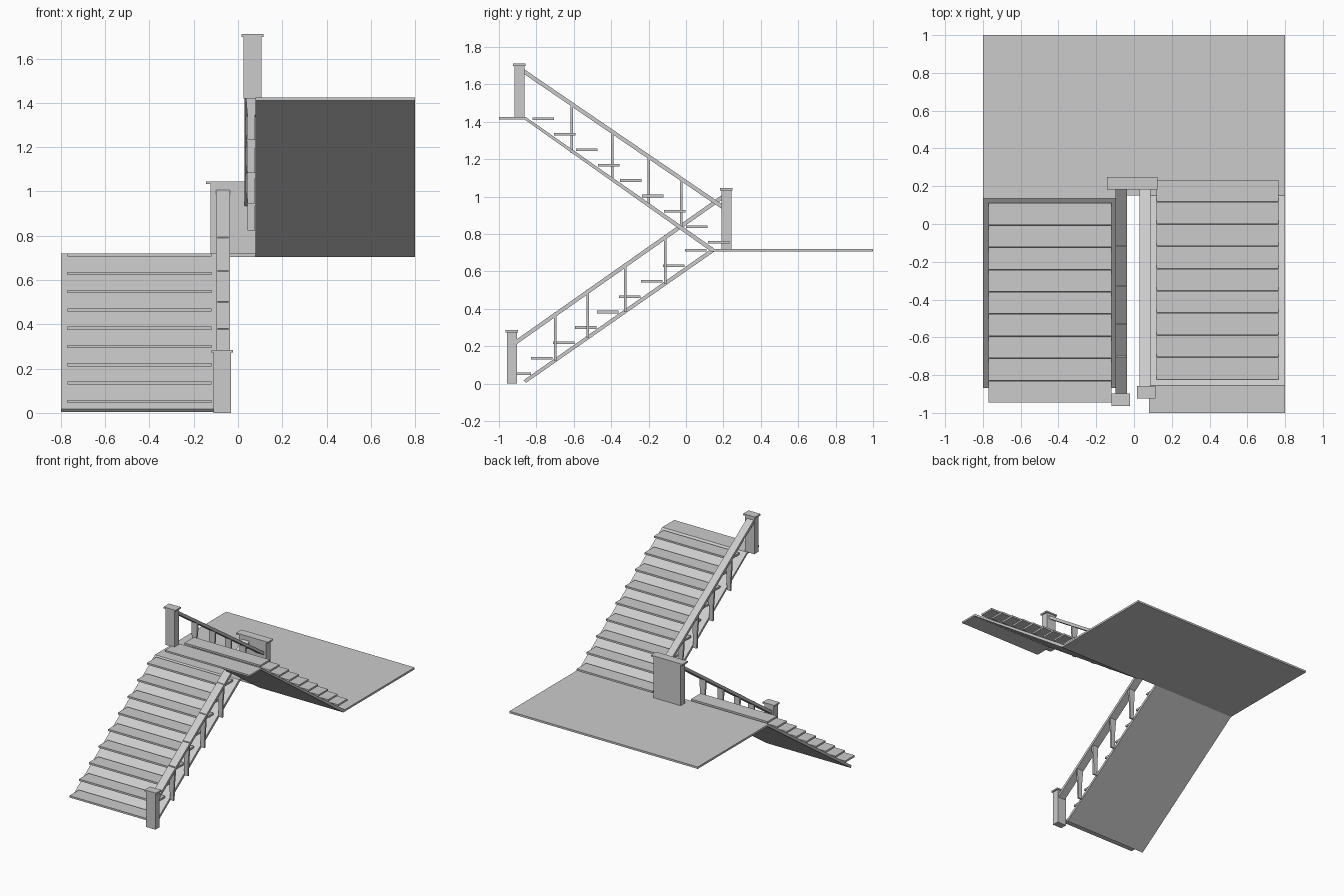
import bpy, bmesh

if "Cube" in bpy.data.objects:
    bpy.data.objects.remove(bpy.data.objects["Cube"])


def prism(name, pts, a0, a1, axis='x'):
    """Extrude a closed 2D profile: (y, z) along x, or (x, z) along y."""
    bm = bmesh.new()

    def vert(p, a):
        return bm.verts.new((a, p[0], p[1]) if axis == 'x' else (p[0], a, p[1]))
    lo = [vert(p, a0) for p in pts]
    hi = [vert(p, a1) for p in pts]
    bm.faces.new(lo)
    bm.faces.new(hi[::-1])
    n = len(pts)
    for i in range(n):
        j = (i + 1) % n
        bm.faces.new((lo[j], lo[i], hi[i], hi[j]))
    bmesh.ops.recalc_face_normals(bm, faces=bm.faces)
    me = bpy.data.meshes.new(name)
    bm.to_mesh(me)
    bm.free()
    ob = bpy.data.objects.new(name, me)
    bpy.context.collection.objects.link(ob)
    return ob


def box(name, x0, x1, y0, y1, z0, z1):
    return prism(name, [(y0, z0), (y1, z0), (y1, z1), (y0, z1)], x0, x1)


def post(name, x0, x1, y0, y1, z0, z1, over):
    box(name, x0, x1, y0, y1, z0, z1 - 0.012)
    box(name + "_cap", x0 - over, x1 + over, y0 - 0.006, y1 + 0.006, z1 - 0.012, z1)


def baluster(name, x, y, z0, z1):
    # flat slat: broad head, tapering shaft, narrow foot
    h = z1 - z0
    half = [(0.016, 0), (0.016, 0.12), (0.018, 0.45), (0.023, 0.68), (0.025, 0.75), (0.025, 1)]
    pts = [(x + w, z0 + t * h) for w, t in half] + [(x - w, z0 + t * h) for w, t in half[::-1]]
    prism(name, pts, y - 0.007, y + 0.007, 'y')


# landing between the flights
box("landing", -0.8, 0.8, 0.15, 1.0, 0.705, 0.72)

# sloping slabs, the upper one ending in a flat top
prism("lower_slab", [(-0.868, 0.018), (-0.855, 0.004), (0.15, 0.705), (0.15, 0.72), (0.135, 0.72)],
      -0.8, -0.085)
prism("upper_slab", [(0.15, 0.705), (0.15, 0.722), (-0.855, 1.424), (-1.0, 1.424),
                     (-1.0, 1.411), (-0.862, 1.411), (0.135, 0.705)], 0.08, 0.8)

# treads
for i in range(9):
    y = -0.945 + 0.1175 * i
    z = 0.052 + 0.0826 * i
    box(f"lower_tread_{i + 1}", -0.77, -0.12, y, y + 0.115, z - 0.007, z + 0.007)
    y = 0.118 - 0.1175 * i
    z = 0.755 + 0.0826 * i
    box(f"upper_tread_{i + 1}", 0.12, 0.765, y, y + 0.115, z - 0.007, z + 0.007)

# newel posts with caps
post("lower_newel", -0.11, -0.032, -0.958, -0.904, 0.0, 0.285, 0.01)
post("landing_newel", -0.125, 0.105, 0.189, 0.243, 0.705, 1.045, 0.019)
post("upper_newel", 0.025, 0.105, -0.918, -0.864, 1.42, 1.71, 0.01)

# handrails
for name, a, b, x0, x1 in (("lower_handrail", (-0.906, 0.223), (0.192, 0.995), -0.099, -0.037),
                           ("upper_handrail", (-0.866, 1.668), (0.192, 0.946), 0.03, 0.088)):
    t = 0.013
    prism(name, [(a[0], a[1] - t), (b[0], b[1] - t), (b[0], b[1] + t), (a[0], a[1] + t)], x0, x1)

# balusters between slab and handrail
for i, y in enumerate((-0.70, -0.525, -0.325, -0.11)):
    z = 0.013 + 0.699 * (y + 0.86)
    baluster(f"lower_baluster_{i + 1}", -0.068, y, z - 0.005, z + 0.256)
for i, y in enumerate((-0.61, -0.395, -0.2, -0.025)):
    z = 0.71 + 0.699 * (0.145 - y)
    baluster(f"upper_baluster_{i + 1}", 0.06, y, z - 0.005, z + 0.252)
